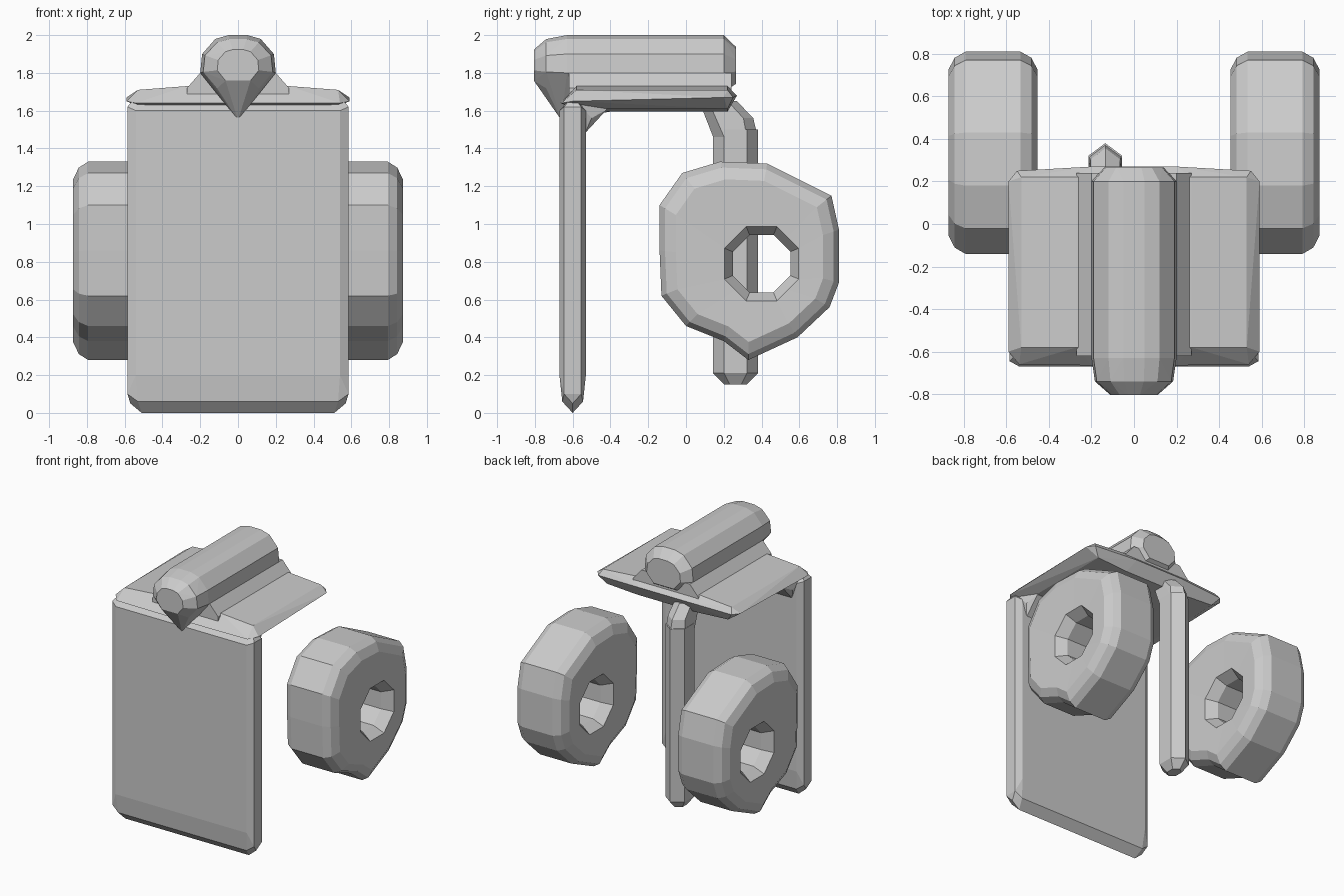
import bpy, bmesh, math

if "Cube" in bpy.data.objects:
    bpy.data.objects.remove(bpy.data.objects["Cube"])


def new_object(name, bm):
    bmesh.ops.recalc_face_normals(bm, faces=bm.faces)
    me = bpy.data.meshes.new(name)
    bm.to_mesh(me)
    bm.free()
    ob = bpy.data.objects.new(name, me)
    bpy.context.collection.objects.link(ob)
    return ob


def hull(name, pts):
    """Convex faceted solid around the given points."""
    bm = bmesh.new()
    for p in pts:
        bm.verts.new(p)
    r = bmesh.ops.convex_hull(bm, input=bm.verts)
    junk = {g for g in r["geom_interior"] + r["geom_unused"] if isinstance(g, bmesh.types.BMVert)}
    bmesh.ops.delete(bm, geom=list(junk), context='VERTS')
    bmesh.ops.dissolve_limit(bm, angle_limit=0.01, verts=bm.verts, edges=bm.edges)
    return new_object(name, bm)


def both(pts):
    """Points plus their mirror image across x = 0."""
    return [(s * x, y, z) for x, y, z in pts for s in (1, -1)]


def fuse(base, others):
    """Union the other solids into the base object."""
    for o in others:
        m = base.modifiers.new("union", 'BOOLEAN')
        m.operation, m.solver, m.object = 'UNION', 'EXACT', o
    dg = bpy.context.evaluated_depsgraph_get()
    me = bpy.data.meshes.new_from_object(base.evaluated_get(dg))
    base.modifiers.clear()
    base.data = me
    for o in others:
        bpy.data.objects.remove(o)


# Front panel: chamfered slab with a wedge-shaped lower edge
panel = hull("front_panel_and_canopy", both(
    [(.54, y, z) for y in (-.67, -.53) for z in (.2, 1.6)]
    + [(.53, y, .06) for y in (-.655, -.545)]
    + [(.585, y, z) for y in (-.645, -.555) for z in (.1, 1.62)]
    + [(.51, -.6, .0), (.57, -.6, .05), (.54, -.6, 1.68)]))

# Canopy plate: thin, with sharp side edges
plate = hull("canopy_plate", both(
    [(x, y, z) for y in (-.58, .22) for x, z in ((.27, 1.73), (.53, 1.71), (.5, 1.61), (.25, 1.595))]
    + [(.59, -.6, 1.65), (.59, .2, 1.67), (.55, .25, 1.67), (.54, -.66, 1.64),
       (.2, .27, 1.68), (.2, -.665, 1.64)]))

# Rounded roll along the canopy, with a drooping nose
section = [(.05, 2.0), (.12, 1.98), (.19, 1.9), (.2, 1.8), (.12, 1.7)]
roll = hull("canopy_roll", both(
    [(x, y, z) for y in (-.63, .2) for x, z in section]
    + [(x * .92, -.74, 1.84 + (z - 1.84) * .87) for x, z in section]
    + [(x * .55, -.805, 1.83 + (z - 1.83) * .55) for x, z in section]
    + [(x * .7, .265, 1.82 + (z - 1.82) * .65) for x, z in section])
    + [(0, -.66, 1.55)])

# Flare joining roll and plate, and the fillet behind the panel
flare = hull("flare", both([(x, y, z) for y, d in ((-.62, 0), (.24, 0))
                            for x, z in ((.27, 1.72), (.2, 1.8), (.27, 1.64))]))
fillet = hull("fillet", both([(.5, -.56, 1.48), (.5, -.535, 1.48), (.53, -.5, 1.56),
                              (.5, -.42, 1.605), (.5, -.42, 1.63), (.55, -.56, 1.63)]))


# Six-sided rear post hanging from the back of the canopy
def hexagon(z, cy=.262, s=1.0):
    return [(-.135 + s * x, cy + s * y, z) for x, y in
            ((0, .118), (.078, .06), (.078, -.06), (0, -.118), (-.078, -.06), (-.078, .06))]


post = hull("post", hexagon(.15, s=.5) + hexagon(.21) + hexagon(1.5))
elbow = hull("elbow", hexagon(1.46) + hexagon(1.56, .25, .9) + hexagon(1.65, .17, .85))
fuse(panel, [plate, roll, flare, fillet, post, elbow])

# Lumpy wheel: side outline (y, z) lofted across x, with a tapered octagonal hole
OUTLINE = [(.81, .8), (.81, .97), (.77, 1.15), (.59, 1.24), (.43, 1.32), (.18, 1.33),
           (-.02, 1.27), (-.14, 1.1), (-.14, .86), (-.13, .62), (0, .46), (.2, .38),
           (.33, .28), (.59, .4), (.76, .56), (.81, .69)]


def rim(x, inset):
    k = 1 - inset / .5
    return [(x, .34 + (y - .34) * k, .81 + (z - .81) * k) for y, z in OUTLINE]


def bore(x, r):
    out = []
    for i in range(16):
        a = i * math.pi / 8
        rr = r if i % 2 else r * math.cos(math.pi / 8)
        out.append((x, .4 + rr * math.cos(a), .79 + rr * math.sin(a)))
    return out


def wheel(name, side):
    half = [rim(.13, 0), rim(.18, .03), rim(.21, .09), bore(.205, .213), bore(.13, .165)]
    rings = half + [[(-x, y, z) for x, y, z in r] for r in reversed(half)]
    bm = bmesh.new()
    vs = [[bm.verts.new((side * .663 + x, y, z)) for x, y, z in r] for r in rings]
    n = len(vs)
    for a in range(n):
        for i in range(16):
            j, b = (i + 1) % 16, (a + 1) % n
            bm.faces.new((vs[a][i], vs[a][j], vs[b][j], vs[b][i]))
    return new_object(name, bm)


wheel("right_wheel", 1)
wheel("left_wheel", -1)
